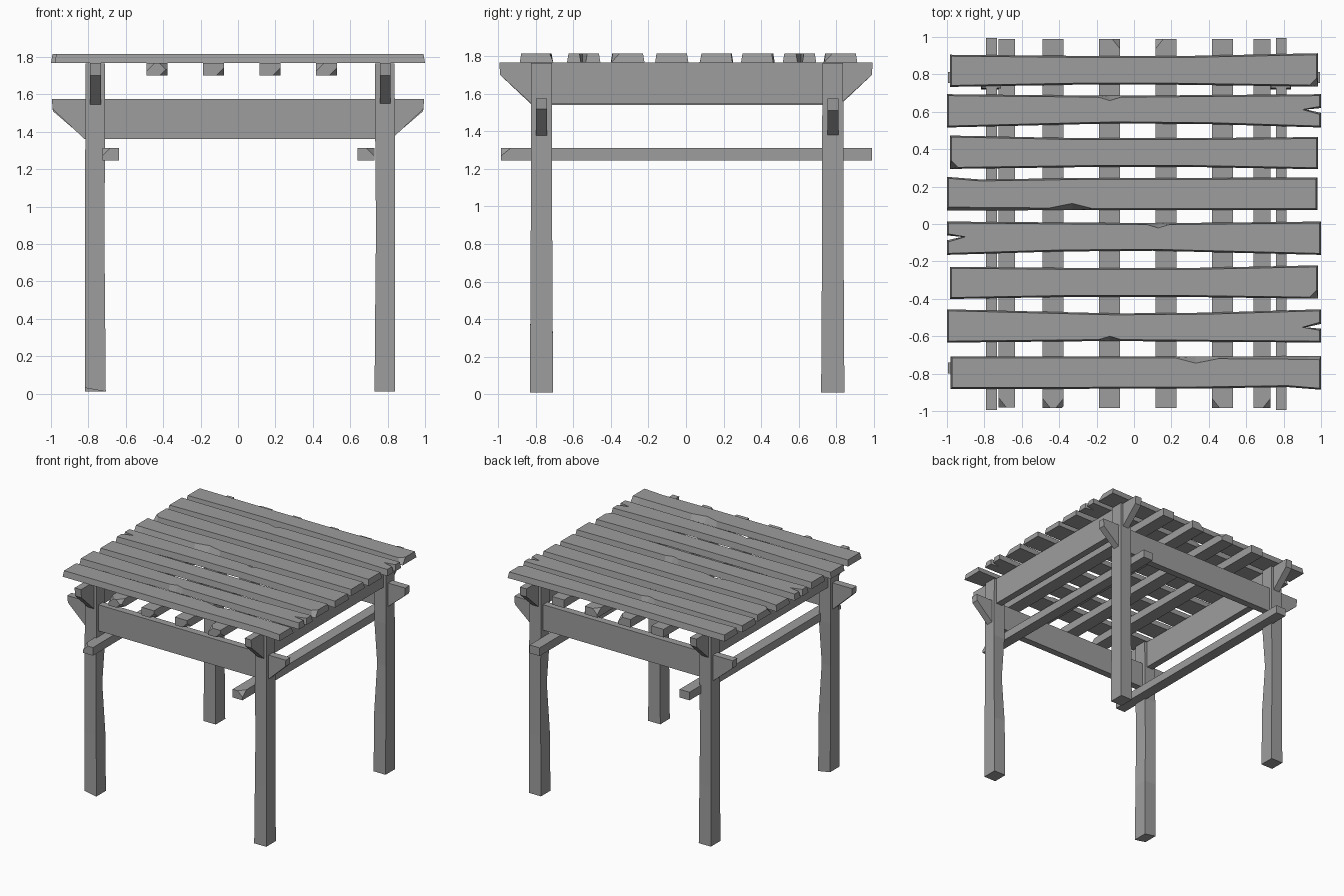
import bpy
import bmesh
from mathutils import Vector

cube = bpy.data.objects.get("Cube")
if cube:
    bpy.data.objects.remove(cube, do_unlink=True)

# One weathered grey for all timber
GREY = (0.34, 0.34, 0.34, 1)
wood = bpy.data.materials.new("weathered grey wood")
wood.use_nodes = True
wood.diffuse_color = GREY
bsdf = wood.node_tree.nodes["Principled BSDF"]
bsdf.inputs["Base Color"].default_value = GREY
bsdf.inputs["Roughness"].default_value = 0.9


def loft(name, rings, cuts=()):
    """Join matching rings of points into a closed timber, then slice corners off."""
    bm = bmesh.new()
    loops = [[bm.verts.new(p) for p in ring] for ring in rings]
    bm.faces.new(loops[0])
    bm.faces.new(loops[-1])
    n = len(loops[0])
    for a, b in zip(loops, loops[1:]):
        for i in range(n):
            j = (i + 1) % n
            bm.faces.new((a[i], a[j], b[j], b[i]))
    for point, normal in cuts:
        bmesh.ops.bisect_plane(bm, geom=bm.verts[:] + bm.edges[:] + bm.faces[:],
                               plane_co=point, plane_no=normal, clear_outer=True)
        bmesh.ops.holes_fill(bm, edges=[e for e in bm.edges if e.is_boundary], sides=0)
    bmesh.ops.recalc_face_normals(bm, faces=bm.faces)
    mesh = bpy.data.meshes.new(name)
    bm.to_mesh(mesh)
    bm.free()
    mesh.materials.append(wood)
    obj = bpy.data.objects.new(name, mesh)
    bpy.context.collection.objects.link(obj)
    return obj


def corner_cut(corner, direction, depth):
    normal = Vector(direction).normalized()
    return Vector(corner) - normal * depth, normal


# Posts: slightly uneven lofts with a worn foot and a chipped arris
def post(name, x, y, sx, sy, tilt):
    rings = []
    for z, w, d, shift in ((0.01, 0.055, 0.062, 0), (0.5, 0.053, 0.059, 0.002),
                           (0.9, 0.051, 0.057, 0.004), (1.25, 0.053, 0.057, 0.002),
                           (1.765, 0.052, 0.055, 0)):
        foot = tilt if z < 0.1 else 0
        rings.append([(x + sx * shift + a * w, y + b * d, z + foot * (1 - a) / 2)
                      for a, b in ((-1, -1), (1, -1), (1, 1), (-1, 1))])
    # worn dent pulled into the inner arris at mid height
    i = next(k for k, p in enumerate(rings[2])
             if (p[0] - x) * sx < 0 and (p[1] - y) * sy < 0)
    px, py, pz = rings[2][i]
    rings[2][i] = (px + sx * 0.012, py + sy * 0.014, pz)
    loft(name, rings)


post("front_right_post", -0.762, -0.77, -1, -1, 0.02)
post("front_left_post", 0.785, -0.77, 1, -1, 0)
post("back_right_post", -0.762, 0.782, -1, 1, 0)
post("back_left_post", 0.785, 0.782, 1, 1, 0)


# Deep beams with raked ends; axis 0 runs along x, axis 1 along y
def beam(name, axis, centre, bottom, top, tip):
    profile = [(-0.995, top), (0.995, top), (0.99, tip), (0.82, bottom),
               (-0.82, bottom), (-0.99, tip)]
    rings = []
    for side in (-0.029, 0.029):
        c = centre + side
        rings.append([(t, c, z) if axis == 0 else (c, t, z) for t, z in profile])
    loft(name, rings)


beam("front_beam", 0, -0.77, 1.36, 1.575, 1.52)
beam("back_beam", 0, 0.783, 1.365, 1.575, 1.51)
beam("right_side_beam", 1, -0.762, 1.54, 1.768, 1.70)
beam("left_side_beam", 1, 0.787, 1.545, 1.768, 1.70)


# Straight timbers running front to back, with broken corners
def bar(name, x, width, bottom, top, y0, y1, chips):
    h = width / 2
    rings = [[(x - h, y, bottom), (x + h, y, bottom), (x + h, y, top), (x - h, y, top)]
             for y in (y0, y1)]
    cuts = [corner_cut((x + sx * h, y0 if sy < 0 else y1, top if sz > 0 else bottom),
                       (sx, sy * 0.8, sz), 0.026) for sx, sy, sz in chips]
    loft(name, rings, cuts)


rafter_chips = ([(1, -1, -1), (-1, -1, 1), (1, -1, 1)], [(1, -1, -1), (1, 1, 1)],
                [(1, -1, -1), (-1, 1, 1)], [(1, -1, -1), (-1, -1, 1)])
for i, chips in enumerate(rafter_chips):
    bar(f"rafter_{i + 1}", -0.433 + 0.302 * i, 0.112, 1.70, 1.766, -0.985, 0.99, chips)
bar("right_lower_rail", -0.68, 0.09, 1.245, 1.312, -0.98, 0.99, [(-1, -1, 1)])
bar("left_lower_rail", 0.685, 0.09, 1.245, 1.312, -0.985, 0.99, [(1, -1, 1)])

# Roof planks: each outline point is (x, y, top inset x, top inset y)
E = 0.008
PLANKS = {
    "split": [(-1, -0.09, E, E), (-0.1, -0.068, 0, E), (0.4, -0.072, 0, E),
              (1, -0.09, -E, E), (1, -0.012, -E, -0.008), (0.92, 0.006, -0.02, 0),
              (1, 0.014, -E, 0.008), (1, 0.088, -E, -E), (-0.07, 0.08, 0, -E),
              (-0.13, 0.08, 0, -0.026), (-0.19, 0.08, 0, -E), (-1, 0.088, E, -E)],
    "chipped": [(-1, -0.09, E, 0.02), (-0.93, -0.09, 0, 0.018), (-0.45, -0.088, 0, 0.012),
                (-0.33, -0.088, 0, 0.036), (-0.22, -0.088, 0, E), (0.98, -0.088, -E, E),
                (0.98, 0.086, -E, -E), (-0.3, 0.084, 0, -E), (-0.82, 0.076, 0, -E),
                (-1, 0.09, E, -E)],
    "broken": [(-0.985, -0.088, E, 0.045), (-0.95, -0.088, 0.01, E),
               (-0.2, -0.078, 0, E), (0.3, -0.078, 0, E), (0.985, -0.09, -E, E),
               (0.985, 0.082, -E, -E), (0.3, 0.076, 0, -E), (-0.3, 0.076, 0, -E),
               (-0.985, 0.09, E, -E)],
}


def plank(name, kind, y, sx, sy):
    pts = PLANKS[kind]
    under = [(sx * u, y + sy * v, 1.766) for u, v, _, _ in pts]
    over = [(sx * (u + du), y + sy * (v + dv), 1.815) for u, v, du, dv in pts]
    loft(name, [under, over])


layout = (("broken", 0.823, -1, 1), ("split", 0.606, 1, 1), ("broken", 0.383, 1, 1),
          ("chipped", 0.162, 1, 1), ("split", -0.075, -1, 1), ("broken", -0.311, -1, 1),
          ("split", -0.546, 1, -1), ("chipped", -0.796, -1, -1))
for i, (kind, y, sx, sy) in enumerate(layout):
    plank(f"roof_plank_{i + 1}", kind, y, sx, sy)
